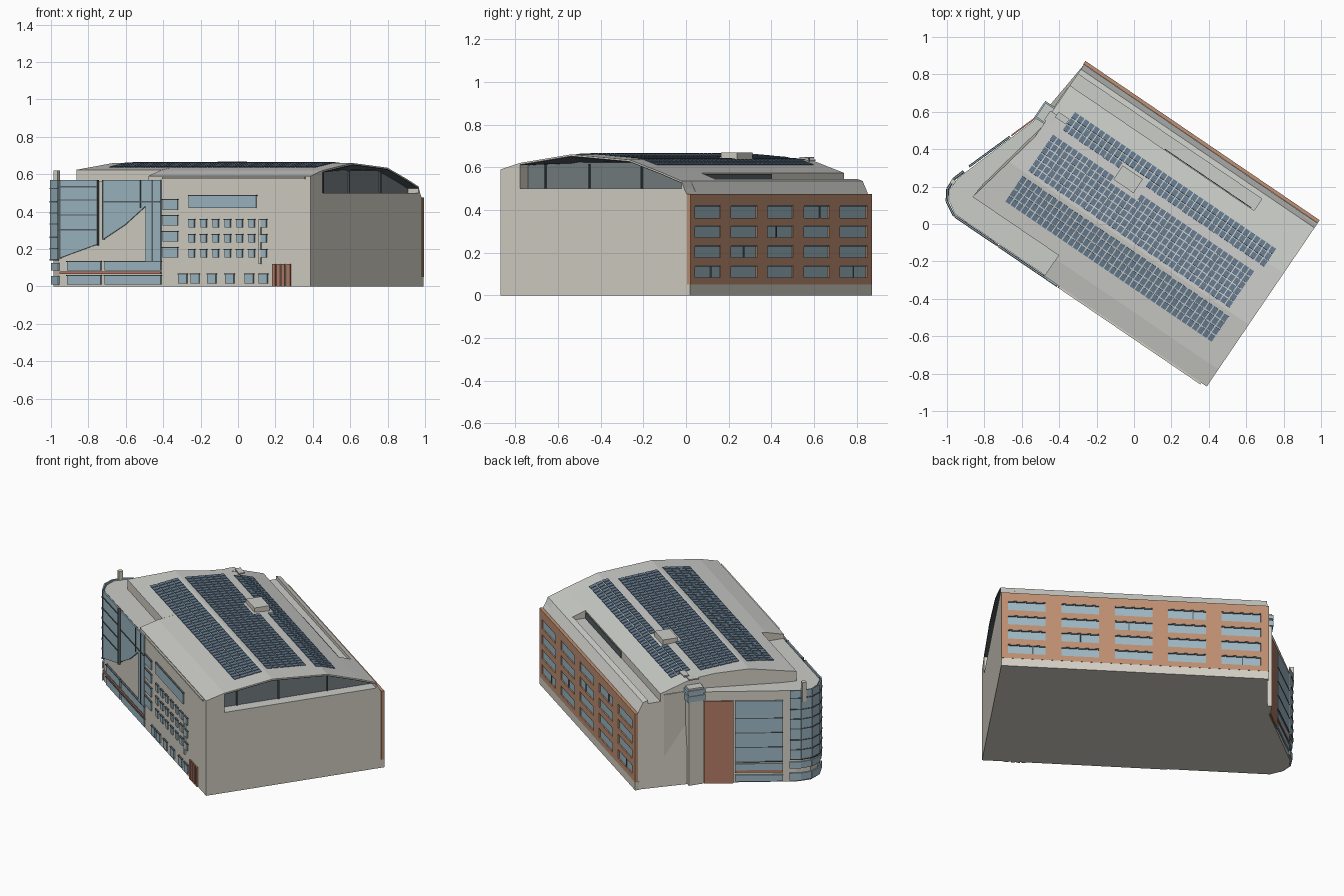
import bpy, bmesh, math
from mathutils import Matrix

if "Cube" in bpy.data.objects:
    bpy.data.objects.remove(bpy.data.objects["Cube"])

# Everything is built in building axes (u along the length, v across), then turned
ROT = Matrix.Rotation(math.atan2(-0.562, 0.827), 4, 'Z')


def mat(name, *rgb):
    m = bpy.data.materials.new(name)
    m.diffuse_color = (*rgb, 1)
    m.use_nodes = True
    m.node_tree.nodes["Principled BSDF"].inputs["Base Color"].default_value = m.diffuse_color
    return m


WALL = mat("beige_wall", .66, .63, .56)
ROOF = mat("roof_grey", .60, .61, .58)
BRICK = mat("brick", .52, .28, .17)
RED = mat("red_cladding", .45, .20, .13)
GLASS = mat("glass", .34, .48, .55)
SOLAR = mat("solar", .13, .20, .28)
DARK = mat("dark", .10, .12, .13)


def finish(name, bm, mats, thick=0):
    bmesh.ops.recalc_face_normals(bm, faces=bm.faces)
    if len(mats) > 1:
        for f in bm.faces:
            f.material_index = int(f.normal.z > 0.3)
    me = bpy.data.meshes.new(name)
    bm.to_mesh(me)
    bm.free()
    for m in mats:
        me.materials.append(m)
    ob = bpy.data.objects.new(name, me)
    bpy.context.collection.objects.link(ob)
    ob.matrix_world = ROT
    if thick:
        s = ob.modifiers.new("thickness", 'SOLIDIFY')
        s.thickness, s.offset = thick, 0
    return ob


def loft(name, a, b, mats):
    """Closed solid between two matching outlines of 3D points."""
    bm = bmesh.new()
    va, vb = [[bm.verts.new(p) for p in pts] for pts in (a, b)]
    n = len(a)
    bm.faces.new(va)
    bm.faces.new(vb[::-1])
    for i in range(n):
        j = (i + 1) % n
        bm.faces.new((va[i], vb[i], vb[j], va[j]))
    return finish(name, bm, mats)


def section(name, prof, u0, u1, mats=(WALL, ROOF)):
    """Extrude a (v, z) profile along u; u0 may be a function of v."""
    start = u0 if callable(u0) else (lambda v: u0)
    return loft(name, [(start(v), v, z) for v, z in prof], [(u1, v, z) for v, z in prof], mats)


def boxes(name, ranges, mats):
    bm = bmesh.new()
    for u0, u1, v0, v1, z0, z1 in ranges:
        m = Matrix.Translation(((u0+u1)/2, (v0+v1)/2, (z0+z1)/2)) @ Matrix.Diagonal((u1-u0, v1-v0, z1-z0, 1))
        bmesh.ops.create_cube(bm, size=1, matrix=m)
    return finish(name, bm, mats)


def sheet(name, polys, m, thick=.008):
    bm = bmesh.new()
    for p in polys:
        bm.faces.new([bm.verts.new(q) for q in p])
    return finish(name, bm, [m], thick)


def ribbon(path, z0, z1):
    return [[(*p, z0), (*q, z0), (*q, z1), (*p, z1)] for p, q in zip(path, path[1:])]


def front(x0, x1, z0, z1, v=-.504):
    """Quad on the front wall given by front-view x and z."""
    return ribbon([((x0 + .281) / .827, v), ((x1 + .281) / .827, v)], z0, z1)[0]


# Roof curve and main body
TOP = [(-.5, .59), (-.39, .62), (-.10, .66), (.23, .635), (.42, .573), (.525, .535), (.555, .475)]
TRENCH = TOP[:5] + [(.42, .525), (.495, .525), (.495, .545)] + TOP[5:]


def roof_z(v):
    for (a, za), (b, zb) in zip(TOP, TOP[1:]):
        if v <= b:
            return za + (zb - za) * (v - a) / (b - a)


def closed(p):
    return [(p[0][0], 0)] + p + [(p[-1][0], 0)]


section("main_body_trench", closed(TRENCH), -.24, .49)
section("main_body_solid", closed(TOP), .49, .73)
section("upper_roof_left", closed([(-.365, .624), (.09, .646)] [:1] + [(-.10, .66), (.09, .646)] + TRENCH[3:]),
        lambda v: -.70 - max(0, .09 - v) * .21, -.24)

# Right end: wall, recessed dark clerestory and flaring roof edge
section("end_wall", closed([(-.5, .50), (.54, .50), (.555, .475)]), .73, .81)
section("end_pier_front", [(-.5, .5), (-.5, .59), (-.39, .62), (-.39, .5)], .73, .81)
section("end_pier_back", [(.525, .5), (.525, .535), (.54, .5)], .73, .81)
crest = TOP[1:6]


def flare(name, hi, lo, mats):
    outer = [(.81, v, z - hi) for v, z in crest] + [(.81, v, z - lo) for v, z in crest[::-1]]
    inner = [(.73, v, min(z - hi, .62) if hi else z) for v, z in crest]
    inner += [(.73, v, min(z - lo, .62)) for v, z in crest[::-1]]
    loft(name, inner, outer, mats)


flare("end_roof_edge", 0, .006, (WALL, ROOF))
flare("end_soffit", .006, .010, [DARK])
SLATE = mat("slate_panel", .18, .21, .22)
sheet("clerestory_panels", [[(.738, v, z - .012 if z > .5 else z) for v, z in [(-.39, .5)] + crest + [(.525, .5)]]], SLATE, .006)
boxes("clerestory_mullions", [(.738, .75, v - .004, v + .004, .5, .615) for v in (-.29, -.04, .255)], [DARK])
sheet("trench_window", ribbon([(.47, .424), (-.09, .424)], .53, .568), DARK, .004)

# Left wing with terrace
PLAN = [(-.24, -.495), (-.24, .40), (-.705, .40), (-.705, .27), (-.75, .26), (-.745, .18), (-.80, .02),
        (-.915, -.32), (-.92, -.40), (-.885, -.455), (-.82, -.495)]
loft("left_wing", [(*p, 0) for p in PLAN], [(*p, .565) for p in PLAN], (WALL, ROOF))
boxes("roof_fin", [(-.94, -.915, -.37, -.345, .50, .62)], [WALL])

# Stair tower on the left end
boxes("stair_tower", [(-.755, -.64, .18, .27, .0, .60)], (WALL, ROOF))
boxes("stair_tower_glass", [(-.762, -.63, .172, .278, .52, .555), (-.762, -.63, .172, .278, .565, .59)], [GLASS])
boxes("tower_masts", [(-.70, -.692, .2, .208, .6, .63), (-.655, -.647, .25, .258, .6, .64),
                      (-.71, -.66, .19, .25, .63, .637), (-.67, -.60, .235, .27, .64, .647)], [ROOF])

# Left end cladding and glazing
END = [(-.811, .013), (-.902, -.242)]
CORNER = [(-.912, -.28), (-.932, -.34), (-.93, -.405), (-.895, -.463), (-.82, -.505)]
sheet("red_panel", ribbon([(-.753, .178), (-.808, .022)], 0, .51), RED)
sheet("end_glass", ribbon(END, .13, .51) + ribbon(END, .01, .05) + ribbon(END, .08, .12), GLASS)
sheet("end_red_band", ribbon(END, .065, .08), RED)
sheet("corner_glass", ribbon(CORNER, .14, .57), GLASS)
LOW = [(u + .005, v) for u, v in CORNER]
sheet("corner_base_glass", ribbon(LOW, .01, .055) + ribbon(LOW, .085, .125), GLASS)
sheet("corner_bars", sum([ribbon(CORNER, z, z + .006) for z in (.14, .20, .26, .33, .39, .45, .52)], []), DARK, .014)
sheet("end_bars", sum([ribbon(END, z, z + .005) for z in (.13, .22, .31, .40)], []), DARK, .012)


# Front glazing, windows and trim
def outline(pts):
    return [((x + .281) / .827, -.504, z) for x, z in pts]


sheet("front_big_glass", [
    outline([(-.955, .15), (-.75, .225), (-.75, .57), (-.955, .57)]),
    outline([(-.72, .25), (-.60, .33), (-.49, .43), (-.49, .13), (-.41, .13), (-.41, .57), (-.72, .57)])], GLASS)
sheet("front_glass_bars",
      [front(-.955, -.75, z, z + .006) for z in (.30, .38, .46, .53)] +
      [front(-.72, -.41, z, z + .006) for z in (.45,)] +
      [front(x, x + .006, z, .57) for x, z in ((-.95, .15), (-.75, .22), (-.72, .25), (-.52, .42), (-.455, .13))],
      DARK, .014)
wins = [(-.26 + .064 * i, -.23 + .064 * i, z, z + .04) for i in range(7) for z in (.155, .235, .315)]
wins += [(x, x + .045, .015, .065) for x in (-.315, -.25, -.16, -.065, .04, .115)]
wins += [(-.26, .10, .42, .485)]
wins += [(-.40, -.32, z, z + .052) for z in (.155, .24, .325, .41)]
wins += [(a, b, z0, z1) for a, b in ((-.91, -.73), (-.71, -.41)) for z0, z1 in ((.01, .055), (.085, .13))]
sheet("front_windows", [front(*w) for w in wins], GLASS)
sheet("front_lintels", [front(a - .003, b + .003, z1, z1 + .005) for a, b, z0, z1 in wins], DARK, .012)
sheet("front_red_band", [front(-.95, -.41, .066, .08)], RED)
sheet("front_red_posts", [front(x, x + .018, 0, .12) for x in (.185, .21, .235, .265)], RED)
sheet("front_wall_trim", [front(.115, .125, .12, .36), front(-.40, .36, .575, .585)], WALL, .012)

# Brick screen on the back: piers, rails, glass behind, plinth
cols = [((.474 - b) / .562, (.474 - a) / .562) for a, b in
        ((.04, .16), (.21, .33), (.38, .50), (.55, .67), (.72, .845))]
rows = [(.083, .14), (.177, .235), (.27, .328), (.363, .422)]
us = [.81] + [e for lo, hi in cols for e in (hi, lo)] + [-.705]
zs = [.05] + [e for r in rows for e in r] + [.475]
boxes("brick_screen",
      [(us[i + 1], us[i], .556, .575, .05, .475) for i in range(0, 12, 2)] +
      [(lo, hi, .556, .575, zs[k], zs[k + 1]) for lo, hi in cols for k in range(0, 10, 2)], [BRICK])
boxes("back_windows", [(lo, hi, .552, .568, a, b) for lo, hi in cols for a, b in rows], [GLASS])
boxes("back_window_heads", [(lo, hi, .566, .573, b - .006, b) for lo, hi in cols for a, b in rows] +
      [(lo + .07 + .03 * (k % 3), lo + .076 + .03 * (k % 3), .566, .572, rows[k % 4][0], rows[k % 4][1])
       for k, (lo, hi) in enumerate(cols)], [DARK])
boxes("back_plinth", [(-.705, .81, .55, .574, 0, .05)], (WALL, ROOF))

# Solar panel bands following the roof curve
cells = []
for v0, v1, n, ustart in ((-.29, -.12, 4, -.64), (-.085, .155, 6, -.63), (.20, .32, 3, -.60)):
    dv = (v1 - v0) / n
    du = .0335
    for r in range(n):
        a, b = v0 + r * dv + .003, v0 + (r + 1) * dv - .003
        for c in range(int((.71 - ustart) / du)):
            p, q = ustart + c * du + .003, ustart + (c + 1) * du - .003
            if q > -.23 and p < -.09 and b > .13 and a < .23:
                continue
            za, zb = roof_z(a) + .005, roof_z(b) + .005
            cells.append([(p, a, za), (q, a, za), (q, b, zb), (p, b, zb)])
sheet("solar_panels", cells, SOLAR, .004)
boxes("roof_plant_box", [(-.225, -.095, .135, .225, .62, .668)], (WALL, ROOF))
